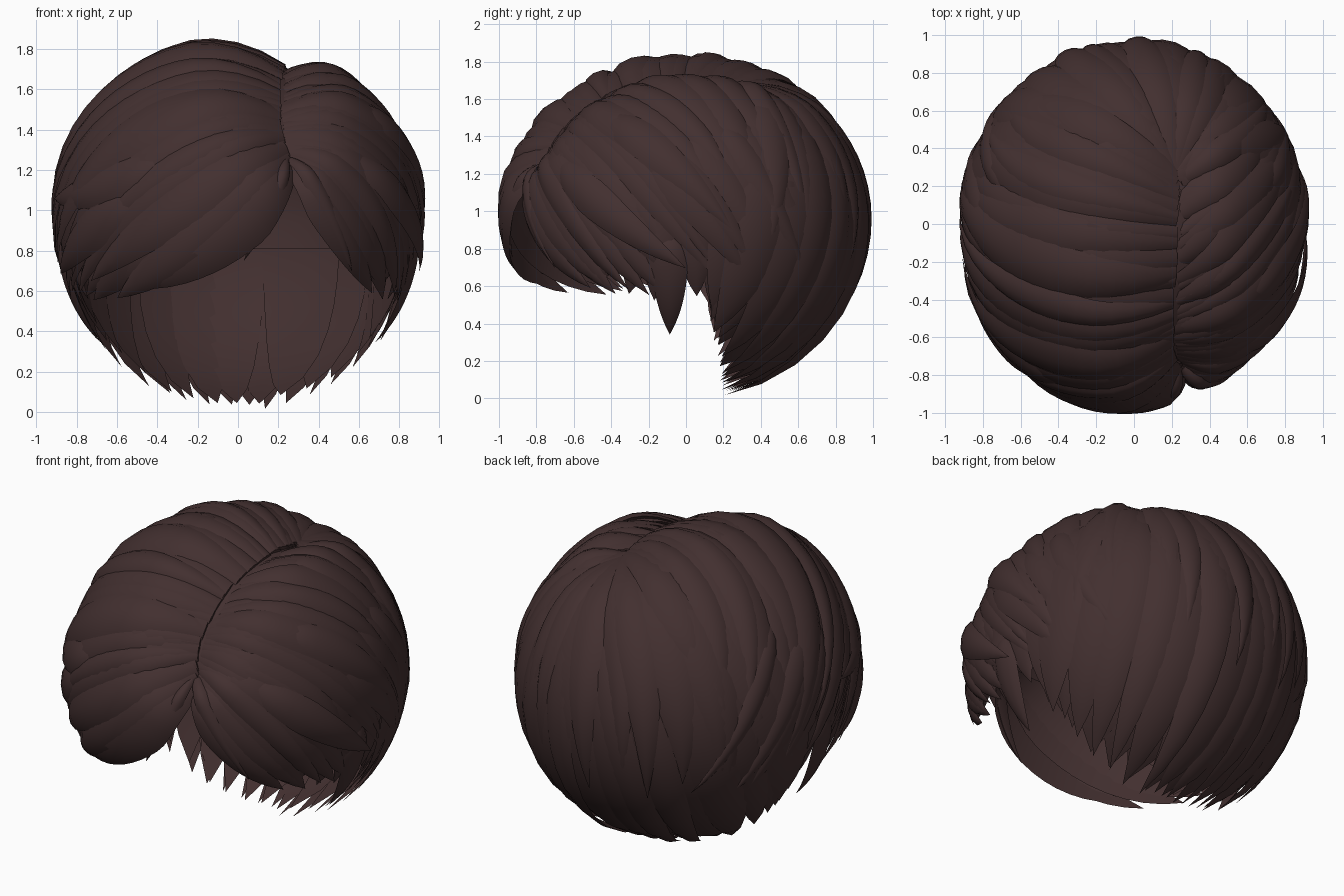
import bpy, bmesh, math, random
from mathutils import Vector

if "Cube" in bpy.data.objects:
    bpy.data.objects.remove(bpy.data.objects["Cube"])

random.seed(4)
CEN = Vector((0, 0, 0.93))

mat = bpy.data.materials.new("dark_brown_hair")
mat.diffuse_color = (0.055, 0.029, 0.029, 1)
mat.use_nodes = True
mat.node_tree.nodes["Principled BSDF"].inputs["Base Color"].default_value = mat.diffuse_color


def on_head(p, r):
    """Push a point radially onto the head envelope scaled by r."""
    d = Vector(p) - CEN
    ax = (0.91, 0.975, 0.91 if d.z > 0 else 0.955)
    n = math.sqrt(sum((d[i] / ax[i]) ** 2 for i in range(3)))
    return CEN + d * (r / n)


def finish(bm, name, angle=40):
    bmesh.ops.recalc_face_normals(bm, faces=bm.faces)
    me = bpy.data.meshes.new(name)
    bm.to_mesh(me)
    bm.free()
    me.materials.append(mat)
    ob = bpy.data.objects.new(name, me)
    bpy.context.collection.objects.link(ob)
    bpy.ops.object.select_all(action='DESELECT')
    ob.select_set(True)
    bpy.context.view_layer.objects.active = ob
    bpy.ops.object.shade_smooth_by_angle(angle=math.radians(angle))


def lock(bm, root, mid, tip, width, r, root_r, thick, tilt=0.0, taper=2.8, segs=16):
    """One tapered lock with an arched section, wrapped on the head."""
    root, mid, tip = Vector(root), Vector(mid), Vector(tip)
    ctrl = mid * 2 - (root + tip) * 0.5

    def path(t):
        return on_head(root * (1 - t) ** 2 + ctrl * 2 * t * (1 - t) + tip * t * t, 1)

    section = [(-1, 0), (-0.6, 0.75), (0, 1), (0.6, 0.7), (1, 0), (0, -0.2)]
    rings = []
    for i in range(segs):
        t = i / segs
        p = path(t)
        side = (path(t + 0.02) - path(t - 0.02)).cross(p - CEN).normalized()
        w = width * min(1, 0.4 + 1.5 * t) * (1 - t ** taper)
        rise = min(1, t / 0.28)
        rr = root_r + (r - root_r) * math.sin(rise * math.pi / 2)
        h = thick * (0.5 + 0.5 * rise) * (1 - t ** 4)
        rings.append([bm.verts.new(on_head(p + side * (u * w), rr + (v + u * tilt) * h))
                      for u, v in section])
    end = bm.verts.new(on_head(tip, r))
    k = len(section)
    for a, b in zip(rings, rings[1:]):
        for j in range(k):
            bm.faces.new((a[j], a[(j + 1) % k], b[(j + 1) % k], b[j]))
    for j in range(k):
        bm.faces.new((rings[-1][j], rings[-1][(j + 1) % k], end))
    bm.faces.new(rings[0])


def blend(keys, s):
    """Interpolate a (root, mid, tip) triple along a list of key locks."""
    f = s * (len(keys) - 1)
    i = min(int(f), len(keys) - 2)
    return [Vector(a).lerp(Vector(b), f - i) for a, b in zip(keys[i], keys[i + 1])]


def fan(name, keys, n, width, r, root_r=0.9, thick=0.04, jitter=0.04, shorten=0.0, taper=3.0):
    """A row of overlapping locks swept between key locks."""
    bm = bmesh.new()
    for i in range(n):
        root, mid, tip = blend(keys, i / (n - 1))
        tip = tip.lerp(mid, shorten * random.uniform(0.3, 1.5))
        j = Vector([random.uniform(-jitter, jitter) for _ in range(3)])
        lock(bm, root, mid + j * 0.6, tip + j, width * random.uniform(0.75, 1.3),
             r + random.uniform(-0.015, 0.014), root_r, thick, random.uniform(-0.5, 0.5), taper)
    finish(bm, name)


# Scalp cap, high at the forehead, ending above the nape
bm = bmesh.new()
cols, rows = 64, 12
grid = []
for c in range(cols):
    a = 2 * math.pi * c / cols
    back = abs((a + math.pi) % (2 * math.pi) - math.pi)     # 0 at back, pi at front
    low = -0.14 if back < 1.9 else min(0.35, -0.14 + (back - 1.9) * 0.9)
    col = []
    for k in range(1, rows + 1):
        e = math.pi / 2 + (low - math.pi / 2) * k / rows
        d = Vector((math.sin(a) * math.cos(e), math.cos(a) * math.cos(e), math.sin(e)))
        col.append(bm.verts.new(on_head(CEN + d, 0.89)))
    grid.append(col)
top = bm.verts.new(on_head((0, 0, 2), 0.89))
for c in range(cols):
    a, b = grid[c], grid[(c + 1) % cols]
    bm.faces.new((top, a[0], b[0]))
    for k in range(rows - 1):
        bm.faces.new((a[k], a[k + 1], b[k + 1], b[k]))
finish(bm, "scalp_cap")

# Back locks falling from the crown to the nape
CROWN = (0.24, 0.3, 1.74)
nape = [
    (CROWN, (0.86, 0.30, 1.05), (0.80, 0.15, 0.46)),
    (CROWN, (0.80, 0.50, 1.0), (0.66, 0.17, 0.27)),
    (CROWN, (0.45, 0.85, 0.95), (0.30, 0.20, 0.05)),
    (CROWN, (0.0, 0.98, 0.95), (0.0, 0.24, 0.0)),
    (CROWN, (-0.45, 0.85, 0.95), (-0.30, 0.20, 0.05)),
    (CROWN, (-0.80, 0.50, 1.0), (-0.66, 0.17, 0.27)),
    (CROWN, (-0.86, 0.30, 1.05), (-0.80, 0.15, 0.46)),
]
fan("nape_under_locks", nape, 17, 0.20, 0.95, thick=0.025, jitter=0.01, taper=7)
fan("nape_locks", nape, 20, 0.16, 0.98, thick=0.028, jitter=0.02, taper=5)

# Shorter back layer over the nape locks
back = [
    (CROWN, (0.72, 0.48, 1.3), (0.80, 0.42, 0.62)),
    (CROWN, (0.50, 0.75, 1.3), (0.52, 0.72, 0.50)),
    (CROWN, (0.10, 0.90, 1.3), (0.05, 0.88, 0.46)),
    (CROWN, (-0.40, 0.80, 1.3), (-0.45, 0.76, 0.50)),
    (CROWN, (-0.70, 0.48, 1.3), (-0.80, 0.42, 0.62)),
]
fan("back_locks", back, 14, 0.15, 0.995, thick=0.03, jitter=0.09, shorten=0.15, taper=2.2)

# Side layer swept diagonally back and down behind the ears
for s, label in ((1, "right"), (-1, "left")):
    swept = [
        ((s * 0.70, -0.30, 1.40), (s * 0.90, 0.05, 1.02), (s * 0.86, 0.32, 0.62)),
        ((s * 0.66, -0.10, 1.52), (s * 0.88, 0.25, 1.08), (s * 0.74, 0.55, 0.55)),
        ((s * 0.60, 0.20, 1.60), (s * 0.76, 0.52, 1.15), (s * 0.50, 0.78, 0.60)),
    ]
    fan(label + "_swept_back_locks", swept, 7, 0.11, 0.99, 0.95, thick=0.03, jitter=0.05, taper=2)

# Locks swept left from the parting
left = [
    ((0.27, -0.86, 1.28), (-0.05, -0.97, 0.93), (-0.52, -0.74, 0.61)),
    ((0.26, -0.84, 1.38), (-0.30, -0.90, 1.02), (-0.82, -0.42, 0.55)),
    ((0.24, -0.75, 1.52), (-0.45, -0.72, 1.32), (-0.88, -0.14, 0.56)),
    ((0.22, -0.45, 1.66), (-0.55, -0.40, 1.55), (-0.88, 0.15, 0.70)),
    ((0.24, 0.00, 1.75), (-0.55, 0.15, 1.62), (-0.85, 0.42, 0.80)),
    ((0.25, 0.25, 1.74), (-0.40, 0.58, 1.57), (-0.62, 0.70, 0.75)),
]
fan("left_locks", left, 19, 0.15, 0.985, root_r=0.89, taper=4)
fan("left_top_locks", left[1:], 11, 0.13, 1.01, root_r=0.89, shorten=0.4, jitter=0.07)

# Locks swept right and backwards from the parting
right = [
    ((0.29, -0.84, 1.26), (0.49, -0.84, 0.98), (0.74, -0.56, 0.57)),
    ((0.27, -0.82, 1.38), (0.70, -0.62, 1.10), (0.84, -0.18, 0.54)),
    ((0.25, -0.70, 1.54), (0.72, -0.35, 1.35), (0.88, 0.20, 0.66)),
    ((0.25, -0.40, 1.68), (0.66, 0.00, 1.53), (0.85, 0.48, 0.85)),
    ((0.26, 0.25, 1.74), (0.56, 0.48, 1.52), (0.64, 0.68, 0.78)),
]
fan("right_locks", right, 18, 0.13, 0.965, root_r=0.87, taper=4)
fan("right_top_locks", right[1:], 11, 0.12, 0.985, root_r=0.87, shorten=0.3, jitter=0.07)

# Thin loose locks at the front of the parting
bm = bmesh.new()
lock(bm, (0.27, -0.87, 1.3), (0.18, -0.97, 1.05), (0.03, -0.97, 0.74), 0.05, 0.97, 0.9, 0.03)
lock(bm, (0.29, -0.87, 1.3), (0.44, -0.87, 1.05), (0.60, -0.74, 0.68), 0.06, 0.98, 0.9, 0.03)
finish(bm, "loose_front_locks")

# Flicked tips standing out at both sides
bm = bmesh.new()
lock(bm, (-0.3, -0.85, 1.3), (-0.68, -0.66, 1.12), (-0.92, -0.18, 1.06), 0.12, 1.025, 0.98, 0.03)
lock(bm, (-0.4, -0.8, 1.1), (-0.74, -0.58, 0.88), (-0.9, -0.2, 0.68), 0.12, 1.02, 0.98, 0.03)
lock(bm, (0.55, -0.5, 1.55), (0.78, -0.15, 1.3), (0.9, 0.25, 0.9), 0.11, 1.02, 0.96, 0.03)
lock(bm, (0.5, -0.7, 1.3), (0.78, -0.4, 1.0), (0.88, 0.0, 0.7), 0.11, 1.015, 0.96, 0.03)
finish(bm, "flicked_side_locks")

# Pointed sideburns and short temple hair under the side locks
bm = bmesh.new()
for s in (1, -1):
    lock(bm, (s * 0.9, -0.1, 0.95), (s * 0.85, -0.09, 0.62), (s * 0.70, -0.09, 0.32), 0.11, 0.97, 0.9, 0.03)
    for y, z in ((-0.5, 0.60), (-0.32, 0.54), (-0.18, 0.50), (0.06, 0.53)):
        lock(bm, (s * 0.88, y * 0.6, 1.2), (s * 0.9, y * 0.8, 0.9),
             (s * 0.82 * math.sqrt(1 - y * y), y, z), 0.13, 0.955, 0.9, 0.03, taper=4)
finish(bm, "sideburns")
